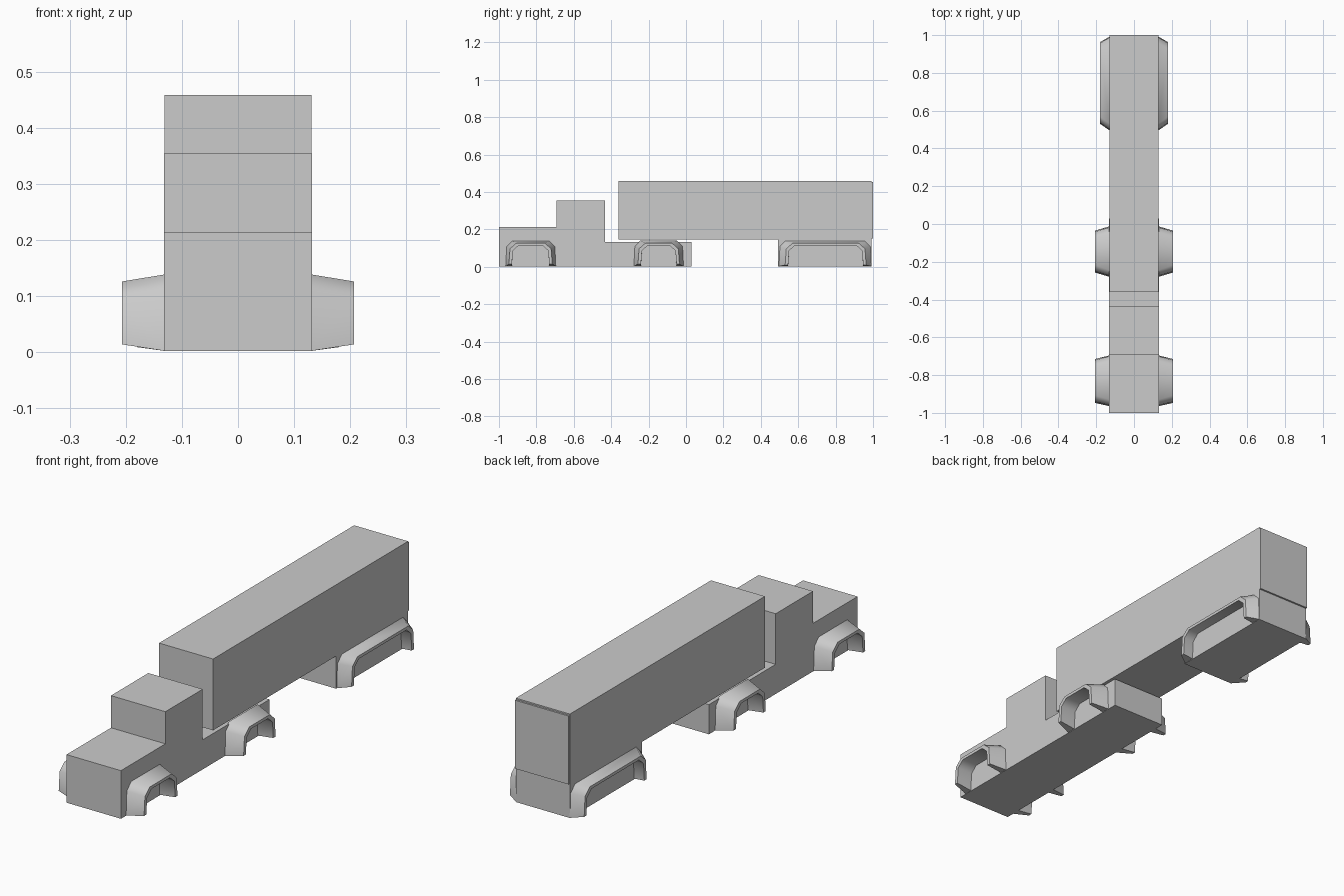
import bpy, bmesh, math

if "Cube" in bpy.data.objects:
    bpy.data.objects.remove(bpy.data.objects["Cube"])

W = 0.132  # half width of cab and trailer


def finish(name, bm):
    bmesh.ops.recalc_face_normals(bm, faces=bm.faces[:])
    me = bpy.data.meshes.new(name)
    bm.to_mesh(me)
    bm.free()
    ob = bpy.data.objects.new(name, me)
    bpy.context.collection.objects.link(ob)
    bpy.ops.object.select_all(action='DESELECT')
    ob.select_set(True)
    bpy.context.view_layer.objects.active = ob
    bpy.ops.object.shade_smooth_by_angle(angle=math.radians(50))
    return ob


def side_extrude(name, profile, half):
    """Extrude a (y, z) outline across the width."""
    bm = bmesh.new()
    face = bm.faces.new([bm.verts.new((-half, y, z)) for y, z in profile])
    ext = bmesh.ops.extrude_face_region(bm, geom=[face])
    for v in ext['geom']:
        if isinstance(v, bmesh.types.BMVert):
            v.co.x = half
    return finish(name, bm)


def arch(x, y0, y1, zb, zt, cy, cz):
    """Open arch with chamfered shoulders at a given x."""
    return [(x, y0, zb), (x, y0 + cy * 0.15, zt - cz), (x, y0 + cy, zt),
            (x, y1 - cy, zt), (x, y1 - cy * 0.15, zt - cz), (x, y1, zb)]


def fender(name, y0, y1, x_out, front, back, zb):
    """Flared arch shell: wide at the body, narrow at the rim, open well."""
    a, b = y0 + front, y1 - back
    sections = [
        arch(W - 0.004, y0, y1, 0.002, 0.139, 0.035, 0.03),
        arch(x_out, a, b, zb, 0.126, 0.04, 0.03),
        arch(x_out, a + 0.016, b - 0.016, zb, 0.113, 0.036, 0.027),
        arch(W - 0.004, a + 0.016, b - 0.016, 0.004, 0.113, 0.036, 0.027),
    ]
    bm = bmesh.new()
    rings = [[bm.verts.new(p) for p in s] for s in sections]
    for k in range(4):
        r, s = rings[k], rings[(k + 1) % 4]
        for i in range(5):
            bm.faces.new((r[i], r[i + 1], s[i + 1], s[i]))
    # leg soles
    for i in (0, 5):
        bm.faces.new([r[i] for r in rings])
    ob = finish(name, bm)
    mir = ob.modifiers.new("mirror", 'MIRROR')
    mir.use_axis[0] = True
    mir.use_mirror_merge = False
    return ob


# tractor: hood, cab and low chassis
side_extrude("tractor_body", [
    (-1.0, 0.002), (0.03, 0.002), (0.03, 0.132), (-0.433, 0.132),
    (-0.433, 0.354), (-0.692, 0.354), (-0.692, 0.213), (-1.0, 0.213)], W)

# trailer box with rear undercarriage
side_extrude("trailer_body", [
    (-0.36, 0.145), (0.493, 0.145), (0.493, 0.002), (0.992, 0.002),
    (0.992, 0.458), (-0.36, 0.458)], W - 0.001)

# rear door panel
side_extrude("rear_door", [
    (0.99, 0.152), (1.0, 0.152), (1.0, 0.452), (0.99, 0.452)], W - 0.002)

# wheel arches
fender("front_fender", -0.965, -0.695, 0.207, 0.018, 0.02, 0.014)
fender("drive_fender", -0.28, -0.012, 0.207, 0.023, 0.023, 0.014)
fender("trailer_fender", 0.495, 0.993, 0.18, 0.035, 0.03, 0.009)
